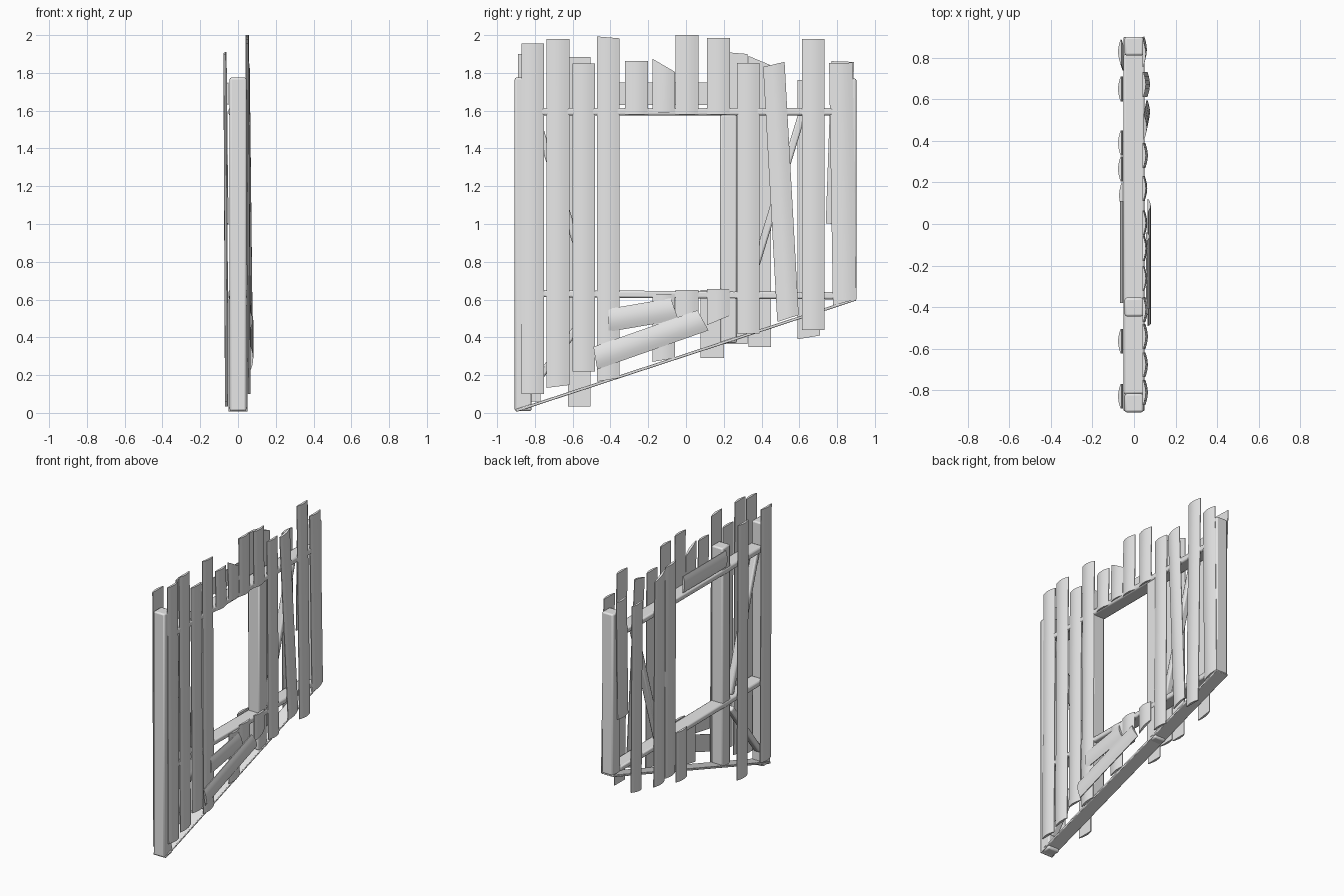
import bpy, bmesh
from math import pi, sin
from mathutils import Vector

cube = bpy.data.objects.get("Cube")
if cube:
    bpy.data.objects.remove(cube, do_unlink=True)

wood = bpy.data.materials.new("pale_grey_wood")
wood.use_nodes = True
grey = (0.8, 0.8, 0.8, 1)
wood.diffuse_color = grey
wood.node_tree.nodes["Principled BSDF"].inputs["Base Color"].default_value = grey


def finish(bm, name, angle):
    bmesh.ops.recalc_face_normals(bm, faces=bm.faces)
    mesh = bpy.data.meshes.new(name)
    bm.to_mesh(mesh)
    bm.free()
    mesh.materials.append(wood)
    obj = bpy.data.objects.new(name, mesh)
    bpy.context.collection.objects.link(obj)
    bpy.ops.object.select_all(action='DESELECT')
    obj.select_set(True)
    bpy.context.view_layer.objects.active = obj
    bpy.ops.object.shade_smooth_by_angle(angle=angle)
    return obj


def loft(name, rings, angle):
    """Closed solid between two matching outlines."""
    bm = bmesh.new()
    a, b = [[bm.verts.new(p) for p in ring] for ring in rings]
    n = len(a)
    for i in range(n):
        j = (i + 1) % n
        bm.faces.new((a[i], a[j], b[j], b[i]))
    bm.faces.new(a)
    bm.faces.new(b)
    return finish(bm, name, angle)


def plank(name, side, start, end, width=0.12, x=(0.05, 0.045), cuts=(0, 0)):
    """Board with a bulged outer face; start and end are (y, z)."""
    along = Vector((0, end[0] - start[0], end[1] - start[1])).normalized()
    across = Vector((0, along.z, -along.y))
    steps = 6
    outline = [(-0.5, 0), (0.5, 0)]
    outline += [(0.5 - i / steps, 0.005 + 0.012 * sin(pi * i / steps)) for i in range(steps + 1)]
    rings = []
    for (y, z), inner, cut in zip((start, end), x, cuts):
        rings.append([Vector((side * (inner + d), y, z)) + across * u * width + along * cut * u
                      for u, d in outline])
    loft(name, rings, 0.6)


def beam(name, start, end, thick, wide=0.09, level_cut=False):
    """Softened timber between two (y, z) points, centred on x = 0."""
    a, b = Vector((0, *start)), Vector((0, *end))
    along = (b - a).normalized()
    across = Vector((0, -along.z, along.y)) * thick / 2
    if level_cut:
        across = Vector((0, thick / 2, 0))
    half = Vector((wide / 2, 0, 0))
    rings = [[p + half * s + across * t for s, t in ((-1, -1), (1, -1), (1, 1), (-1, 1))]
             for p in (a, b)]
    obj = loft(name, rings, 0.6)
    bevel = obj.modifiers.new("soft_edges", 'BEVEL')
    bevel.width = min(0.01, thick * 0.25)
    bevel.segments = 2


# Timber frame
for name, y, low, high in (("front_post", -0.862, 0.01, 1.775), ("window_front_post", -0.4, 0.18, 1.77),
                           ("window_back_post", 0.225, 0.37, 1.58), ("back_post", 0.857, 0.6, 1.77)):
    beam(name, (y, low), (y, high), 0.09)
beam("bottom_plate", (-0.9, 0.012), (0.9, 0.602), 0.015, 0.1)
beam("window_sill_beam", (-0.82, 0.632), (0.82, 0.62), 0.038, 0.1)
beam("window_head_beam", (-0.82, 1.595), (0.82, 1.595), 0.04, 0.1)
beam("back_brace", (0.32, 0.62), (0.62, 1.6), 0.04, 0.05)
beam("front_brace", (-0.5, 0.65), (-0.8, 1.58), 0.04, 0.05)
beam("front_low_brace", (-0.5, 0.55), (-0.83, 0.12), 0.04, 0.05)

# Full-height boards on the left face: centre y, bottom z, top z, end cuts
for i, (y, low, high, c0, c1) in enumerate((
        (-0.812, 0.10, 1.955, 0, 0), (-0.678, 0.14, 1.98, 0.015, 0), (-0.542, 0.22, 1.85, 0, 0),
        (-0.412, 0.175, 1.988, 0.02, -0.01), (0.33, 0.42, 1.853, 0, 0), (0.673, 0.44, 1.98, 0, 0))):
    shift = 0.06 if y > 0.6 else 0.05
    plank(f"left_board_{i + 1}", 1, (y, low), (y, high), x=(shift, 0.04), cuts=(c0, c1))
plank("left_leaning_board", 1, (0.54, 0.50), (0.465, 1.845), 0.115, (0.06, 0.045), (0.03, 0.02))
plank("left_end_board", 1, (0.84, 0.585), (0.82, 1.853), 0.125, (0.045, 0.04), (0.03, 0))

# Short boards above and below the opening
for i, (y, low, high, c) in enumerate(((-0.262, 1.58, 1.863, 0), (-0.118, 1.59, 1.84, -0.07),
                                       (0.005, 1.58, 2.0, 0), (0.172, 1.58, 1.985, 0))):
    plank(f"lintel_board_{i + 1}", 1, (y, low), (y, high), x=(0.045, 0.04), cuts=(0, c))
for i, (y, low, high, c) in enumerate(((-0.118, 0.28, 0.63, 0.02), (0.005, 0.42, 0.65, 0.01),
                                       (0.172, 0.49, 0.655, 0.05))):
    plank(f"sill_board_{i + 1}", 1, (y, low), (y, high), x=(0.047, 0.047), cuts=(c, 0))
plank("upper_fallen_board", 1, (-0.41, 0.49), (-0.06, 0.55), 0.12, (0.058, 0.058), (-0.02, 0.02))
plank("lower_fallen_board", 1, (-0.48, 0.29), (0.09, 0.49), 0.12, (0.064, 0.064), (-0.02, 0.02))

# Boards on the right face
for i, (y, low, high, c0, c1) in enumerate((
        (-0.83, 0.06, 1.90, 0, 0), (-0.565, 0.035, 1.885, 0, 0), (0.265, 0.365, 1.905, 0, -0.01),
        (0.39, 0.35, 1.865, 0, -0.05), (0.65, 0.40, 1.762, 0.02, 0))):
    plank(f"right_board_{i + 1}", -1, (y, low), (y, high), x=(0.052, 0.06), cuts=(c0, c1))
plank("right_short_board", -1, (0.138, 0.29), (0.138, 0.65), 0.125, (0.055, 0.055))
plank("right_leaning_board", -1, (0.80, 1.0), (0.83, 1.86), 0.12, (0.05, 0.06))
plank("right_lintel_board", -1, (-0.38, 1.69), (0.11, 1.69), 0.12, (0.05, 0.05))
